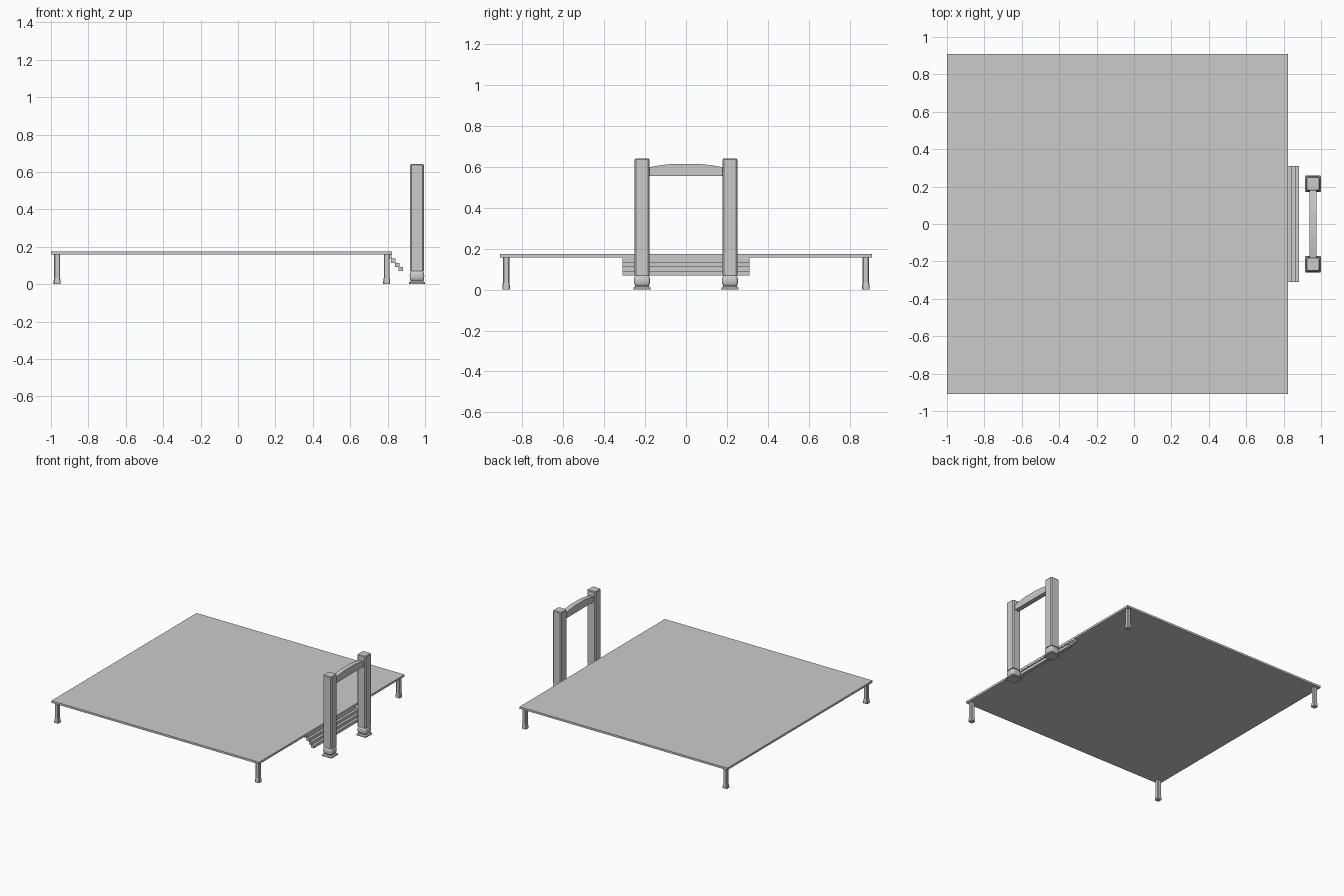
import bpy, bmesh, math

if "Cube" in bpy.data.objects:
    bpy.data.objects.remove(bpy.data.objects["Cube"])

mat = bpy.data.materials.new("light_grey")
mat.diffuse_color = (0.6, 0.6, 0.6, 1)
mat.use_nodes = True
mat.node_tree.nodes["Principled BSDF"].inputs["Base Color"].default_value = mat.diffuse_color


def finish(name, bm, smooth=False):
    bmesh.ops.recalc_face_normals(bm, faces=bm.faces[:])
    me = bpy.data.meshes.new(name)
    bm.to_mesh(me)
    bm.free()
    ob = bpy.data.objects.new(name, me)
    bpy.context.collection.objects.link(ob)
    me.materials.append(mat)
    if smooth:
        bpy.ops.object.select_all(action='DESELECT')
        ob.select_set(True)
        bpy.context.view_layer.objects.active = ob
        bpy.ops.object.shade_smooth_by_angle(angle=math.radians(40))
    return ob


def box(name, x0, x1, y0, y1, z0, z1):
    bm = bmesh.new()
    bmesh.ops.create_cube(bm, size=1)
    for v in bm.verts:
        v.co.x = x0 if v.co.x < 0 else x1
        v.co.y = y0 if v.co.y < 0 else y1
        v.co.z = z0 if v.co.z < 0 else z1
    return finish(name, bm)


def stack(name, cx, cy, rings, r=0.006, n=1, smooth=False):
    """Loft rounded squares given as (z, half width); r = corner radius, n = corner steps."""
    bm = bmesh.new()
    loops = []
    for z, h in rings:
        loop = []
        for q in range(4):
            a0 = q * math.pi / 2
            sx = 1 if q in (0, 3) else -1
            sy = 1 if q < 2 else -1
            for k in range(n + 1):
                a = a0 + k / n * math.pi / 2
                loop.append(bm.verts.new((cx + sx * (h - r) + r * math.cos(a),
                                          cy + sy * (h - r) + r * math.sin(a), z)))
        loops.append(loop)
    m = len(loops[0])
    for a, b in zip(loops, loops[1:]):
        for i in range(m):
            j = (i + 1) % m
            bm.faces.new((a[i], a[j], b[j], b[i]))
    bm.faces.new(loops[0][::-1])
    bm.faces.new(loops[-1])
    return finish(name, bm, smooth)


# Platform deck
box("deck", -1.0, 0.823, -0.91, 0.91, 0.158, 0.174)

# Corner legs with flared feet
leg = [(0, 0.019), (0.022, 0.018), (0.034, 0.0155), (0.159, 0.0155)]
for x, xn in ((-0.967, "left"), (0.795, "right")):
    for y, yn in ((-0.88, "front"), (0.88, "back")):
        stack(f"{yn}_{xn}_leg", x, y, leg, r=0.004)

# Stair treads descending from the deck
for i in range(4):
    x1 = 0.822 + 0.0203 * i
    z1 = 0.158 - 0.022 * i
    box(f"step_{i + 1}", x1 - 0.024, x1, -0.31, 0.31, z1 - 0.022, z1)

# Gate posts: foot plate, rounded cushion and chamfered shaft
PX = 0.957
plate = [(0, 0.043), (0.009, 0.042), (0.016, 0.034), (0.02, 0.034)]
cushion = []
for k in range(9):
    a = -math.pi / 2 + k * math.pi / 8
    cushion.append((0.044 + 0.027 * math.sin(a), 0.029 + 0.010 * math.cos(a)))
shaft = [(0.07, 0.037), (0.636, 0.037), (0.641, 0.033)]
for y, yn in ((-0.215, "front"), (0.215, "back")):
    stack(f"{yn}_post_plate", PX, y, plate, r=0.004)
    stack(f"{yn}_post_cushion", PX, y, cushion, r=0.014, n=4, smooth=True)
    stack(f"{yn}_post_shaft", PX, y, shaft, r=0.007)

# Arched crossbar between the posts
half = [(0.18, 0.599), (0.125, 0.609), (0.06, 0.616)]
prof = [(-0.18, 0.557), (0.18, 0.557)] + half + [(-y, z) for y, z in reversed(half)]
bm = bmesh.new()
face = bm.faces.new([bm.verts.new((PX - 0.019, y, z)) for y, z in prof])
ext = bmesh.ops.extrude_face_region(bm, geom=[face])
for v in ext["geom"]:
    if isinstance(v, bmesh.types.BMVert):
        v.co.x += 0.038
if not face.is_valid or all(len(e.link_faces) == 2 for e in bm.edges):
    pass
else:
    bmesh.ops.holes_fill(bm, edges=bm.edges[:], sides=0)
finish("crossbar", bm)
